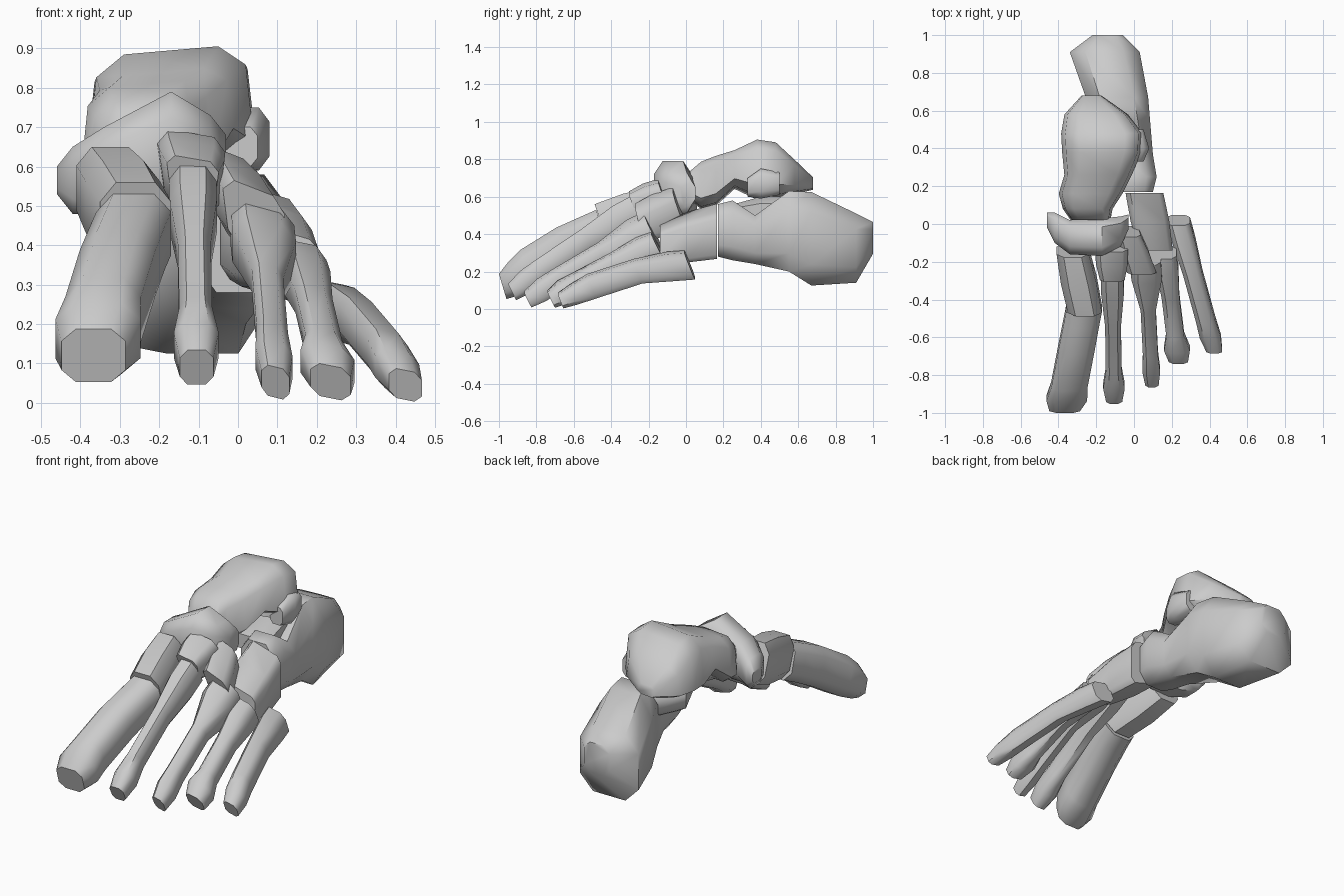
import bpy, bmesh, math

if "Cube" in bpy.data.objects:
    bpy.data.objects.remove(bpy.data.objects["Cube"])


def loft(bm, stations, chamfer=0.55, wedge=0.0, roll=0.0, lean=0.0, across=False):
    """Skin eight-sided rings; station = (pos, side centre, z centre, half width, half height)."""
    c = chamfer
    shape = [(1, -c), (1, c), (c, 1), (-c, 1), (-1, c), (-1, -c), (-c, -1), (c, -1)]
    rings = []
    for p, a, z, ha, hz in stations:
        ring = []
        for u, v in shape:
            s = a + ha * u * (1 + wedge * v)
            t = p + lean * hz * v
            h = max(0, z + hz * v + roll * ha * u)
            ring.append(bm.verts.new((t, s, h) if across else (s, t, h)))
        rings.append(ring)
    for r, q in zip(rings, rings[1:]):
        for i in range(8):
            j = (i + 1) % 8
            bm.faces.new((r[i], r[j], q[j], q[i]))
    bm.faces.new(rings[0])
    bm.faces.new(rings[-1][::-1])


def bone(name, stations, shelf=None, **form):
    bm = bmesh.new()
    loft(bm, stations, **form)
    if shelf:
        loft(bm, shelf)
    bmesh.ops.recalc_face_normals(bm, faces=bm.faces)
    mesh = bpy.data.meshes.new(name)
    bm.to_mesh(mesh)
    bm.free()
    bpy.context.collection.objects.link(bpy.data.objects.new(name, mesh))


def between(a, b, t):
    return [x + (y - x) * t for x, y in zip(a, b)]


def block(name, front, back, **form):
    """Short bone: two end rings with a slightly fuller middle."""
    mid = between(front, back, 0.5)
    mid[3] *= 1.08
    mid[4] *= 1.1
    bone(name, [front, mid, back], **form)


def long_bone(name, base, tip, shaft, head, roll=0.0, lean=-0.5, arch=0.025):
    """Broad base, thin shaft, knuckle; base and tip are (y, x, z)."""
    wide = base[3:]
    rings = []
    for t, size, k in ((0, wide, .95), (.14, wide, .95), (.4, shaft, 1),
                       (.76, shaft, 1), (.89, head, 1), (1, head, .75)):
        y, x, z = between(base[:3], tip, t)
        rings.append((y, x, z + arch * math.sin(math.pi * t), size[0] * k, size[1] * k))
    bone(name, rings, roll=roll, lean=lean)


# Heel bone with the inner shelf that carries the ankle bone
bone("heel_bone", [
    (.17, .0, .42, .1, .14), (.25, .0, .42, .12, .16), (.37, -.01, .37, .11, .13),
    (.55, -.06, .415, .145, .215), (.67, -.09, .375, .165, .25),
    (.91, -.155, .325, .185, .185), (1, -.14, .38, .08, .085)],
    shelf=[(.22, -.09, .51, .11, .04), (.4, -.14, .52, .14, .08), (.56, -.09, .52, .09, .08)])

# Ankle bone: rounded head, neck, domed body and outer spur
bone("ankle_bone", [
    (.02, -.23, .66, .1, .07), (.08, -.245, .66, .125, .12), (.16, -.23, .685, .16, .125),
    (.26, -.19, .745, .17, .095), (.38, -.17, .745, .2, .15), (.48, -.17, .74, .205, .14),
    (.58, -.2, .705, .16, .085), (.68, -.225, .67, .05, .03)],
    chamfer=.65, wedge=-.08, roll=.08,
    shelf=[(.33, .01, .65, .04, .05), (.4, .02, .67, .06, .08), (.5, .0, .67, .05, .06)])

# Boat-shaped bone lying across the foot
bone("navicular", [
    (-.46, .02, .565, .04, .035), (-.42, -.02, .565, .08, .085), (-.34, -.07, .59, .09, .11),
    (-.17, -.07, .64, .1, .15), (-.07, -.04, .62, .08, .11), (-.03, .01, .62, .04, .06)],
    across=True)

# Wedge bones and cuboid
block("inner_wedge_bone", (-.45, -.26, .45, .09, .11), (-.14, -.325, .545, .085, .105), lean=-.35)
block("middle_wedge_bone", (-.28, -.115, .555, .06, .065), (-.11, -.12, .59, .08, .095),
      chamfer=.65, wedge=.15, roll=-.2, lean=-.4)
block("outer_wedge_bone", (-.24, .04, .46, .072, .085), (-.04, -.025, .55, .055, .085),
      chamfer=.6, wedge=.15, roll=-.45, lean=-.35)
block("cuboid", (-.14, .115, .355, .09, .08), (.165, .055, .415, .1, .125),
      chamfer=.75, roll=-.3)

# Five long bones from the big-toe side outward
long_bone("long_bone_1", (-.45, -.265, .43, .1, .105), (-.98, -.367, .12),
          (.096, .105), (.108, .09), lean=-.3)
long_bone("long_bone_2", (-.26, -.115, .525, .063, .08), (-.93, -.105, .09),
          (.042, .055), (.057, .058))
long_bone("long_bone_3", (-.18, .062, .425, .085, .088), (-.845, .095, .052),
          (.04, .05), (.047, .052), roll=-.25)
long_bone("long_bone_4", (-.15, .165, .335, .063, .075), (-.72, .235, .053),
          (.047, .05), (.068, .055), roll=-.2)
long_bone("long_bone_5", (.02, .235, .235, .065, .075), (-.67, .425, .045),
          (.052, .06), (.056, .05), roll=-.2, lean=-.4, arch=.045)

# Smooth shading with the stronger edges kept sharp
for obj in bpy.context.collection.objects:
    obj.select_set(True)
    bpy.context.view_layer.objects.active = obj
bpy.ops.object.shade_smooth_by_angle(angle=math.radians(52))
